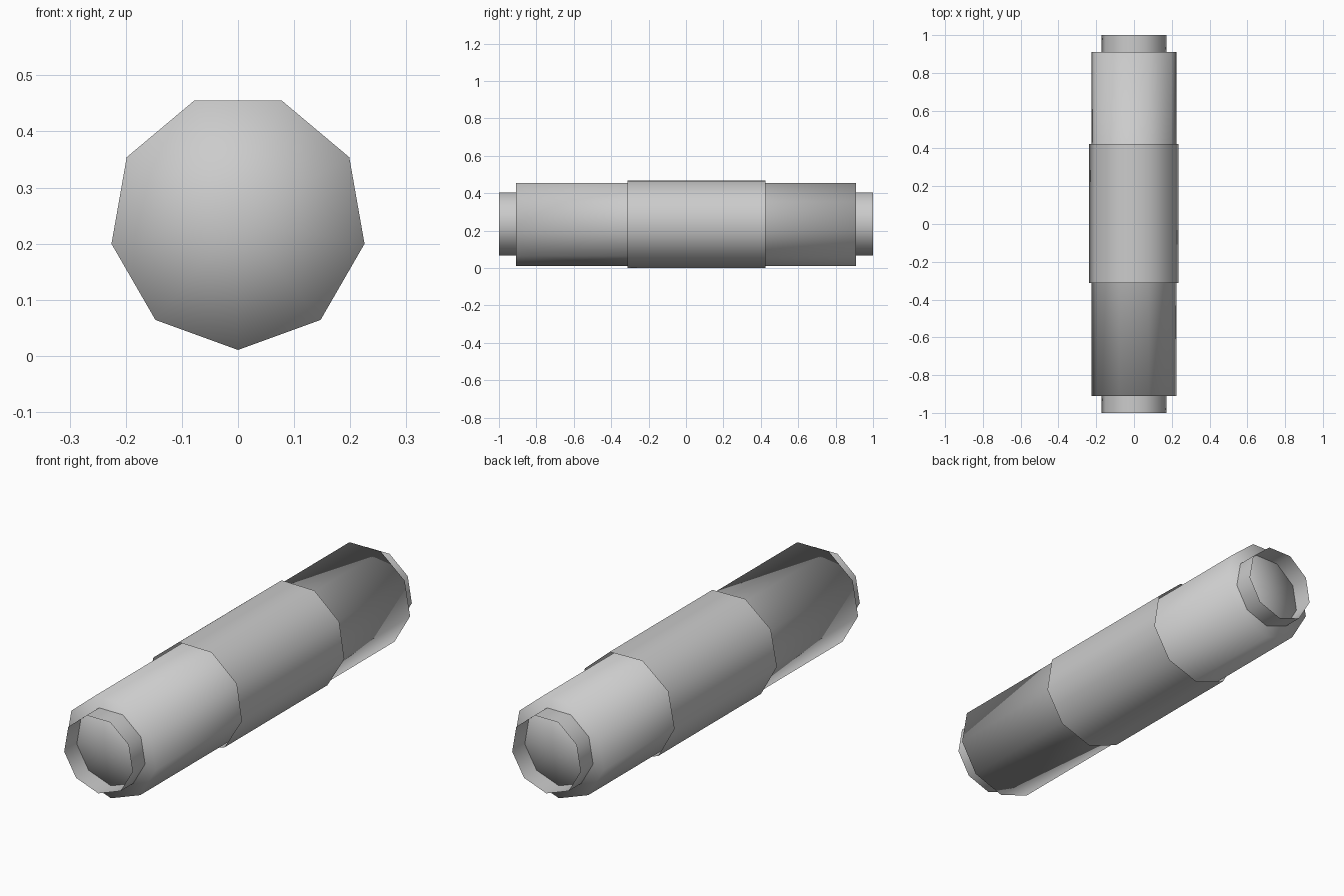
import bpy, bmesh, math

if "Cube" in bpy.data.objects:
    bpy.data.objects.remove(bpy.data.objects["Cube"])

SIDES = 9


def tube(name, radius, y0, y1, zc, turn=0.0, capped=False):
    """Nine-sided sheet tube along y, a corner pointing down, optional fan caps."""
    bm = bmesh.new()
    rings = []
    for y in (y0, y1):
        ring = []
        for i in range(SIDES):
            a = 2 * math.pi * i / SIDES + turn
            ring.append(bm.verts.new((radius * math.sin(a), y, zc - radius * math.cos(a))))
        rings.append(ring)
    for i in range(SIDES):
        j = (i + 1) % SIDES
        bm.faces.new((rings[0][i], rings[0][j], rings[1][j], rings[1][i]))
    if capped:
        for ring, y in zip(rings, (y0, y1)):
            hub = bm.verts.new((0, y, zc))
            for i in range(SIDES):
                j = (i + 1) % SIDES
                tri = (ring[i], ring[j], hub)
                bm.faces.new(tri[::-1] if y == y0 else tri)
    # point normals outward on the sides, then match the caps
    for f in bm.faces:
        f.normal_update()
        c = f.calc_center_median()
        if f.normal.x * c.x + f.normal.z * (c.z - zc) + f.normal.y * (c.y - (y0 + y1) / 2) < 0:
            f.normal_flip()
        f.smooth = True
    mesh = bpy.data.meshes.new(name)
    bm.to_mesh(mesh)
    bm.free()
    obj = bpy.data.objects.new(name, mesh)
    bpy.context.collection.objects.link(obj)
    return obj


# main closed barrel
tube("barrel", 0.229, -0.91, 0.91, 0.2395, capped=True)

# thin open collar rings at both ends
tube("front_collar", 0.174, -1.0, -0.91, 0.241)
tube("back_collar", 0.174, 0.91, 1.0, 0.241)

# loose open sleeve around the middle, slightly turned
tube("middle_sleeve", 0.2405, -0.312, 0.424, 0.2405, turn=math.radians(-1.0))
